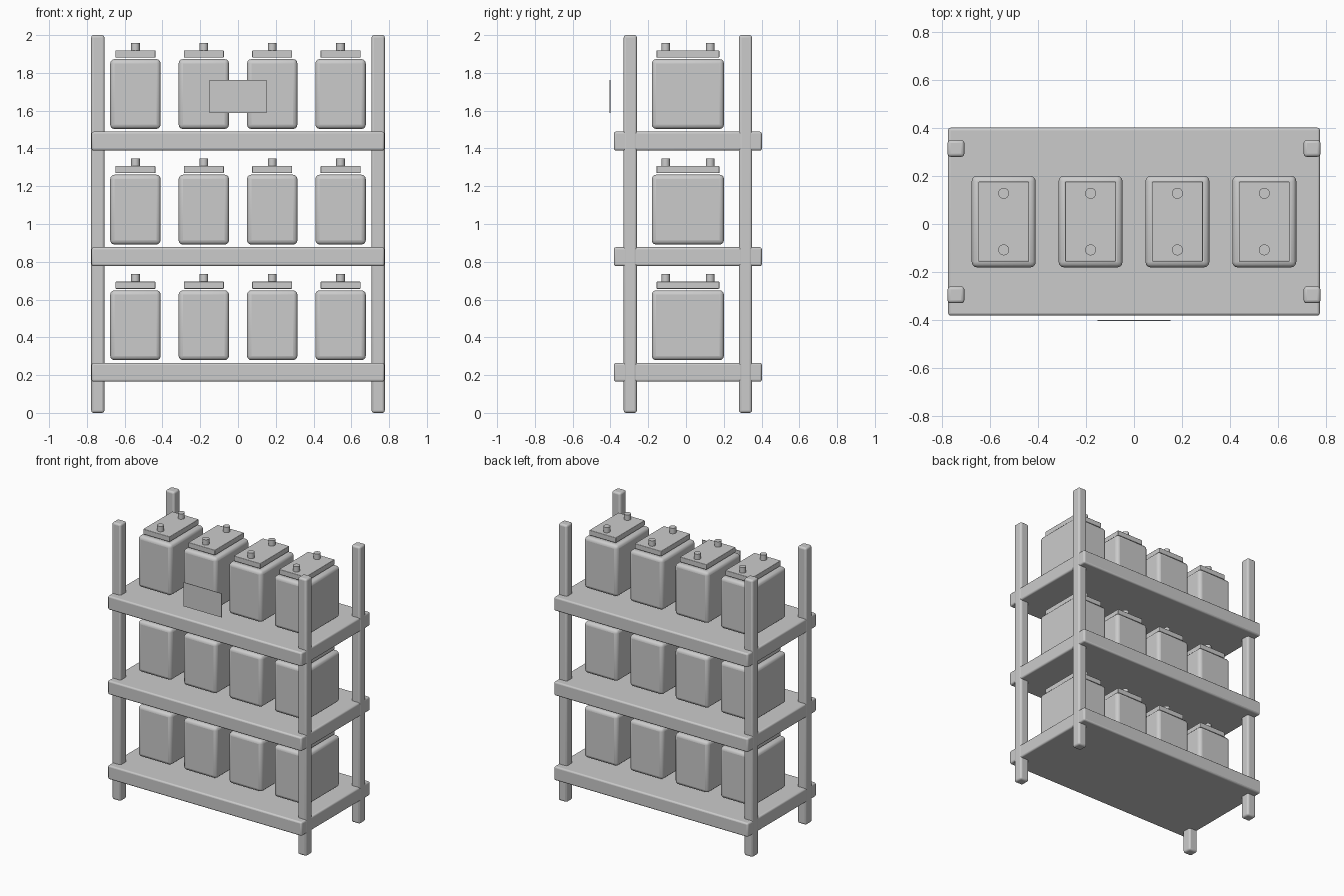
import bpy
import bmesh
from mathutils import Matrix

if "Cube" in bpy.data.objects:
    bpy.data.objects.remove(bpy.data.objects["Cube"])

grey = bpy.data.materials.new("plain_grey")
grey.use_nodes = True
grey.diffuse_color = (0.6, 0.6, 0.6, 1)
grey.node_tree.nodes["Principled BSDF"].inputs["Base Color"].default_value = (0.6, 0.6, 0.6, 1)

MID_Y = 0.01  # the rack sits slightly behind the origin, the label in front


def finish(name, bm, location, bevel):
    mesh = bpy.data.meshes.new(name)
    bm.to_mesh(mesh)
    bm.free()
    mesh.materials.append(grey)
    obj = bpy.data.objects.new(name, mesh)
    obj.location = location
    bpy.context.collection.objects.link(obj)
    if bevel:
        mod = obj.modifiers.new("rounded_edges", "BEVEL")
        mod.width = bevel
        mod.segments = 3
        mod.limit_method = "ANGLE"
    bpy.ops.object.select_all(action="DESELECT")
    obj.select_set(True)
    bpy.context.view_layer.objects.active = obj
    bpy.ops.object.shade_smooth_by_angle()
    return obj


def box(name, location, size, bevel=0):
    bm = bmesh.new()
    bmesh.ops.create_cube(bm, size=1, matrix=Matrix.Diagonal((*size, 1)))
    return finish(name, bm, location, bevel)


def peg(name, location, radius, height):
    bm = bmesh.new()
    bmesh.ops.create_cone(bm, cap_ends=True, segments=16,
                          radius1=radius, radius2=radius, depth=height)
    return finish(name, bm, location, 0)


# Corner posts
for side, x in (("right", -0.742), ("left", 0.742)):
    for end, y in (("front", -0.305), ("back", 0.305)):
        box(f"{end}_{side}_post", (x, MID_Y + y, 1), (0.07, 0.07, 2), 0.013)

# Shelves, each with a row of four battery cells
for level in range(3):
    z = 0.215 + 0.612 * level
    box(f"shelf_{level}", (0, MID_Y, z), (1.55, 0.783, 0.1), 0.011)
    for column in range(4):
        x = (column - 1.5) * 0.362
        tag = f"{level}_{column}"
        box(f"cell_body_{tag}", (x, MID_Y, z + 0.249), (0.267, 0.382, 0.37), 0.023)
        box(f"cell_lid_{tag}", (x, MID_Y, z + 0.461), (0.212, 0.333, 0.038), 0.004)
        for end, y in (("front", -0.118), ("back", 0.118)):
            peg(f"{end}_terminal_{tag}", (x, MID_Y + y, z + 0.499), 0.023, 0.04)

# Blank label plate standing in front of the top row
box("label_plate", (0, -0.402, 1.675), (0.304, 0.004, 0.173))
